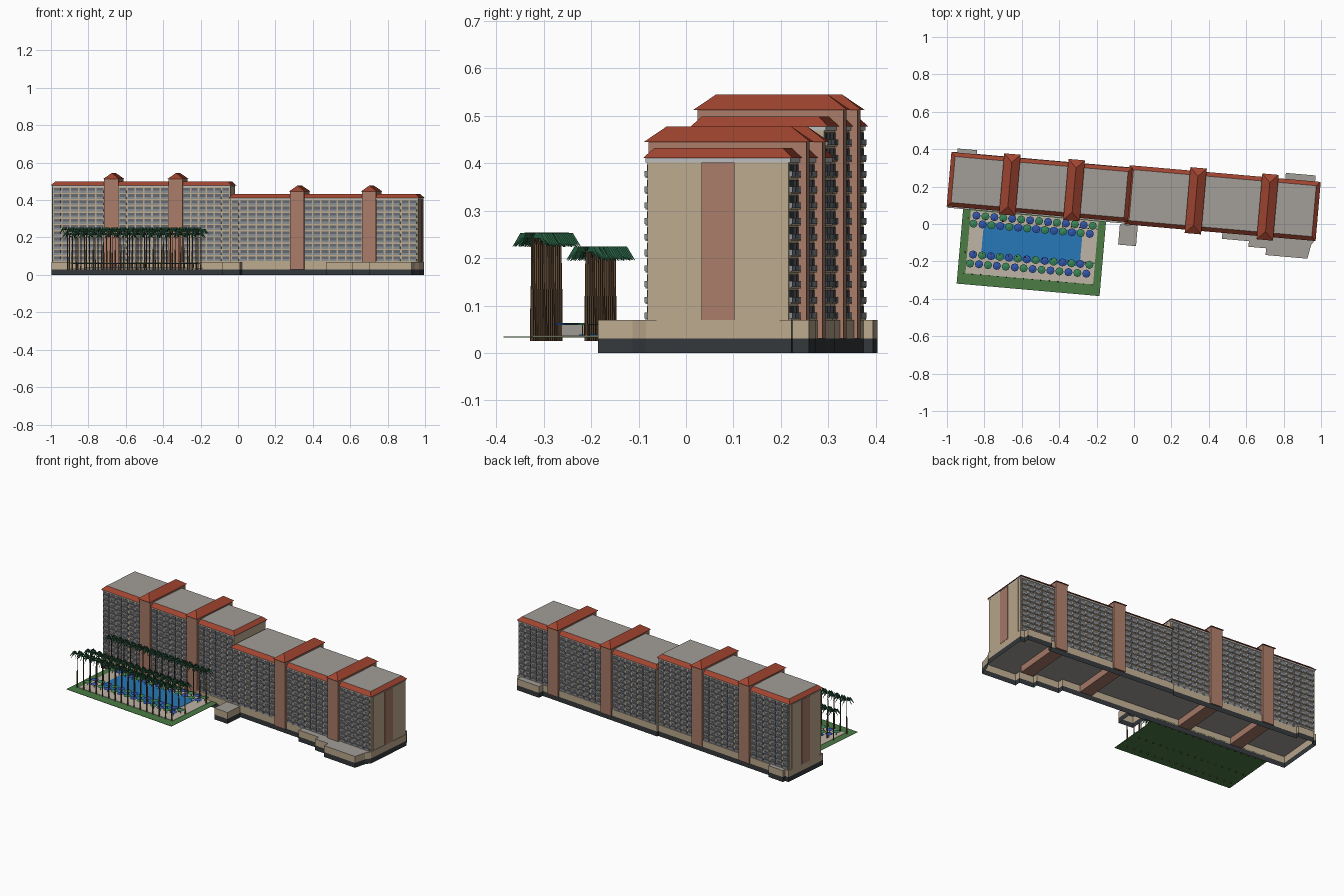
import bpy, bmesh, math, random
from mathutils import Vector, Matrix

if "Cube" in bpy.data.objects:
    bpy.data.objects.remove(bpy.data.objects["Cube"])

random.seed(4)
TURN = math.radians(-5)          # whole site is turned slightly
MATS = {}
COL = dict(tan=(.50, .40, .27), brick=(.40, .20, .14), red=(.36, .06, .03), grey=(.36, .34, .31),
           black=(.035, .04, .045), glass=(.13, .14, .16), rail=(.25, .27, .30), eave=(.50, .50, .50),
           lawn=(.07, .20, .06), deck=(.52, .46, .38), pool=(.02, .19, .48), blue=(.03, .09, .40),
           green=(.04, .24, .10), trunk=(.14, .08, .04), leaf=(.02, .11, .05))


def finish(name, bm, colour):
    me = bpy.data.meshes.new(name)
    bm.to_mesh(me)
    bm.free()
    ob = bpy.data.objects.new(name, me)
    bpy.context.collection.objects.link(ob)
    if colour not in MATS:
        MATS[colour] = bpy.data.materials.new(colour)
        MATS[colour].diffuse_color = (*COL[colour], 1)
    me.materials.append(MATS[colour])
    ob.rotation_euler.z = TURN
    return ob


def add_box(bm, u0, u1, v0, v1, z0, z1):
    m = Matrix.Translation(((u0 + u1) / 2, (v0 + v1) / 2, (z0 + z1) / 2))
    m = m @ Matrix.Diagonal((u1 - u0, v1 - v0, z1 - z0, 1))
    bmesh.ops.create_cube(bm, size=1, matrix=m)


def boxes(name, colour, *dims):
    bm = bmesh.new()
    for d in dims:
        add_box(bm, *d)
    return finish(name, bm, colour)


def walls(name, colour, outline, z0, z1):
    bm = bmesh.new()
    lo = [bm.verts.new((u, v, z0)) for u, v in outline]
    hi = [bm.verts.new((u, v, z1)) for u, v in outline]
    for i in range(len(lo)):
        j = (i + 1) % len(lo)
        bm.faces.new((lo[i], lo[j], hi[j], hi[i]))
    finish(name, bm, colour)


def cap(name, colour, outline, z):
    bm = bmesh.new()
    bm.faces.new([bm.verts.new((u, v, z)) for u, v in outline])
    finish(name, bm, colour)


def rect(u0, u1, v0, v1):
    return [(u0, v0), (u1, v0), (u1, v1), (u0, v1)]


def slope_roof(name, u0, u1, v0, v1, z0, z1, iu, iv):
    # sloping red sides rising to an inset rectangle or ridge
    bm = bmesh.new()
    lo = [bm.verts.new((u, v, z0)) for u, v in rect(u0, u1, v0, v1)]
    hi = [bm.verts.new((u, v, z1)) for u, v in rect(u0 + iu, u1 - iu, v0 + iv, v1 - iv)]
    for i in range(4):
        j = (i + 1) % 4
        bm.faces.new((lo[i], lo[j], hi[j], hi[i]))
    bm.faces.new(lo[::-1])
    bmesh.ops.remove_doubles(bm, verts=bm.verts, dist=1e-5)
    finish(name, bm, "red")


# Podium: open-bottomed plinth with stepped outline, plus entrance block
podium = [(-1, 0), (.475, -.003), (.475, -.038), (.62, -.038), (.62, -.068), (.715, -.068),
          (.715, -.104), (.94, -.104), (.953, -.03), (.972, 0), (.972, .308), (.945, .308),
          (.945, .343), (.785, .343), (.785, .31), (-.05, .31), (-.05, .3), (-.87, .3),
          (-.87, .32), (-.975, .32), (-.975, .3), (-1, .3)]
for nm, outline in (("podium", podium), ("entrance", rect(-.075, .021, -.117, -.008))):
    walls(nm + "_base", "black", outline, 0, .03)
    walls(nm + "_wall", "tan", outline, .03, .07)
    cap(nm + "_roof", "grey", outline, .07)

# Two wings: u range, v range, floors, eave height, tower centres
WINGS = [("left", -.998, -.042, .016, .289, 12, .478, (-.68, -.335)),
         ("right", -.042, .967, .003, .302, 10, .411, (.318, .704))]
for nm, u0, u1, v0, v1, floors, eave, towers in WINGS:
    boxes(nm + "_wing_body", "tan", (u0, u1, v0, v1, .07, eave - .009))
    boxes(nm + "_eave_band", "eave", (u0 - .001, u1 + .001, v0 - .004, v1 + .004, eave - .009, eave))
    ru0, ru1, rv0, rv1 = u0 - .008, u1 + .008, v0 - .009, v1 + .009
    slope_roof(nm + "_roof_edge", ru0, ru1, rv0, rv1, eave, eave + .021, .022, .022)
    cap(nm + "_flat_roof", "grey", rect(ru0 + .022, ru1 - .022, rv0 + .022, rv1 - .022), eave + .021)

    # Windows and balconies between the towers, front and back
    glass, rail, slab = bmesh.new(), bmesh.new(), bmesh.new()
    edges = [u0 + .004] + [e for t in towers for e in (t - .038, t + .038)] + [u1 - .004]
    h = (eave - .009 - .07) / floors
    for a, b in zip(edges[::2], edges[1::2]):
        n = round((b - a) / .045)
        w = (b - a) / n
        for f in range(floors):
            z = .07 + f * h
            for v, s in ((v0, -1), (v1, 1)):
                def out(bm, p, q, d, za, zb):
                    add_box(bm, p, q, min(v, v + s * d), max(v, v + s * d), za, zb)
                out(slab, a, b, .005, z, z + .003)
                for k in range(n):
                    c = a + (k + .5) * w
                    out(glass, c - w * .4, c + w * .4, .0015, z + .015, z + h - .004)
                    out(rail, c - w * .42, c + w * .42, .007, z + .003, z + .015)
    finish(nm + "_windows", glass, "glass")
    finish(nm + "_balcony_rails", rail, "rail")
    finish(nm + "_floor_slabs", slab, "tan")

    # Brick stair towers with hipped roofs
    for i, t in enumerate(towers):
        tn = f"{nm}_tower_{i + 1}"
        boxes(tn, "brick", (t - .038, t + .038, v0 - .018, v1 + .018, .03, eave + .034))
        slope_roof(tn + "_roof", t - .044, t + .044, v0 - .027, v1 + .027,
                   eave + .034, eave + .067, .044, .045)

# End walls: raised tan panels with a brick pilaster
boxes("end_wall_panels", "tan", (.967, .970, .022, .283, .07, .402), (-1.001, -.998, .035, .27, .07, .469))
boxes("end_pilasters", "brick", (.967, .974, .118, .188, .07, .402), (-1.004, -.998, .118, .188, .07, .469))

# Pool garden
boxes("lawn", "lawn", (-.917, -.15, -.4, 0, .033, .035))
boxes("pool_deck", "deck", (-.875, -.19, -.341, -.004, .035, .037))
boxes("pool_water", "pool", (-.80, -.27, -.25, -.06, .037, .0385))

# Umbrellas in four rows, alternating colours
shades = {"blue": bmesh.new(), "green": bmesh.new()}
poles = bmesh.new()
for r, v in enumerate((-.287, -.238, -.073, -.029)):
    for k in range(14):
        u = -.855 + k * .048 + (.012 if r % 2 else 0)
        bmesh.ops.create_cone(shades["blue" if (k + r) % 2 else "green"], cap_ends=True, segments=8,
                              radius1=.022, radius2=.003, depth=.005,
                              matrix=Matrix.Translation((u, v, .061)))
        add_box(poles, u - .001, u + .001, v - .001, v + .001, .037, .06)
for c, bm in shades.items():
    finish(c + "_umbrellas", bm, c)
finish("umbrella_poles", poles, "trunk")

# Palms: two-stage trunks and thin drooping upright fronds
trunks, fronds = bmesh.new(), bmesh.new()
for v, top in ((-.343, .245), (-.228, .216), (-.045, .236)):
    for k in range(16):
        u = -.885 + k * .046
        mid = .025 + (top - .025) * .5
        for r1, r2, a, b in ((.0042, .0036, .025, mid), (.0028, .0022, mid, top)):
            bmesh.ops.create_cone(trunks, cap_ends=True, segments=6, radius1=r1, radius2=r2, depth=b - a,
                                  matrix=Matrix.Translation((u, v, (a + b) / 2)))
        spin = random.random()
        for j in range(9):
            ang = spin + j * math.tau / 9
            d = Vector((math.cos(ang), math.sin(ang), 0))
            o = Vector((u, v, top))
            pts = [(0, -.004), (.022, -.003), (.044, -.022), (.026, .008), (.010, .009)]
            fronds.faces.new([fronds.verts.new(o + d * p + Vector((0, 0, q))) for p, q in pts])
finish("palm_trunks", trunks, "trunk")
finish("palm_fronds", fronds, "leaf")

for m in bpy.data.materials:
    if m.users and not m.is_grease_pencil:
        m.use_nodes = True
        m.node_tree.nodes["Principled BSDF"].inputs["Base Color"].default_value = m.diffuse_color
